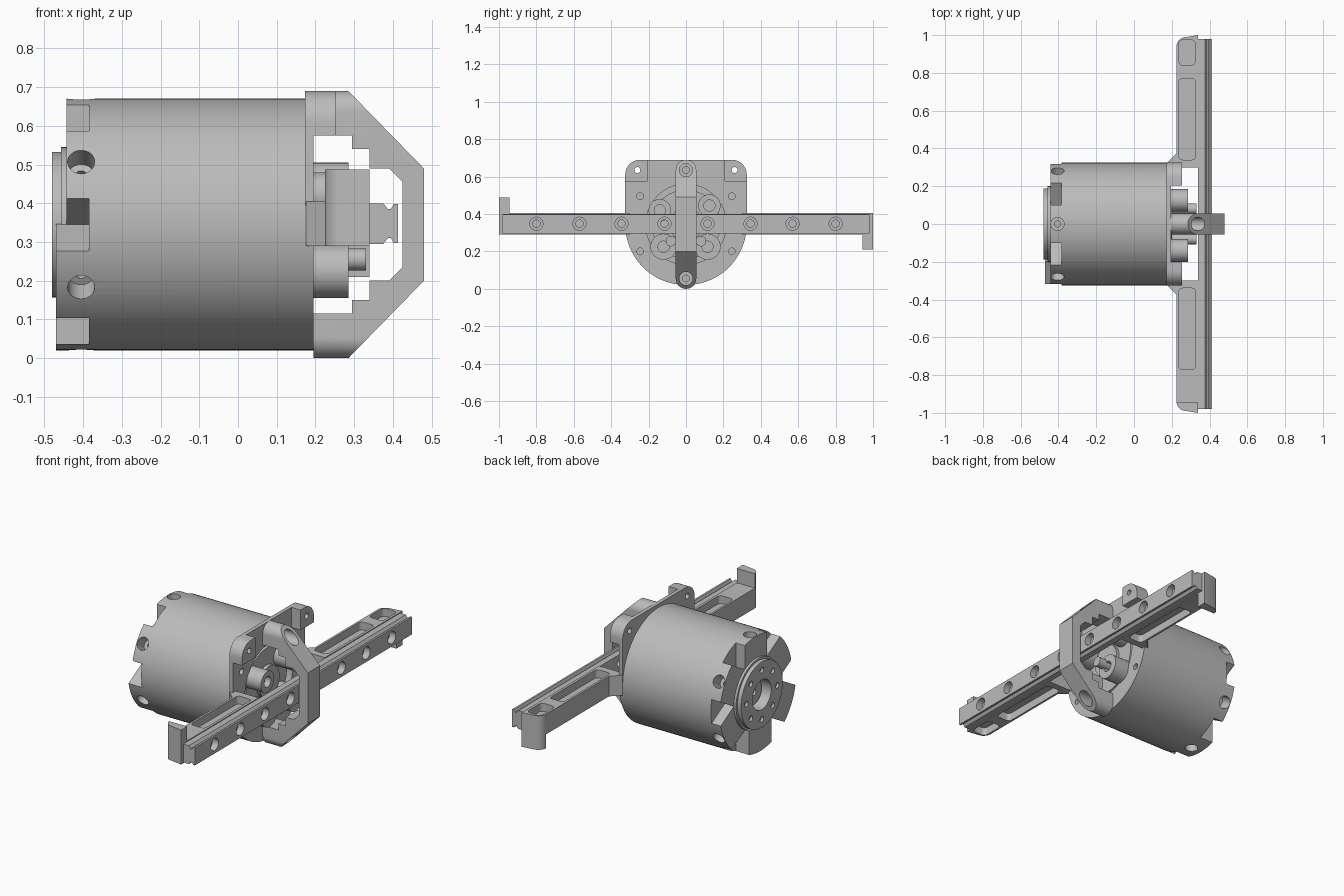
import bpy, bmesh
from math import sin, cos, radians
from mathutils import Matrix, Vector

if "Cube" in bpy.data.objects:
    bpy.data.objects.remove(bpy.data.objects["Cube"], do_unlink=True)

grey = bpy.data.materials.new("machined_grey")
grey.use_nodes = True
grey.diffuse_color = (0.5, 0.5, 0.5, 1)
for node in grey.node_tree.nodes:
    if node.type == 'BSDF_PRINCIPLED':
        node.inputs["Base Color"].default_value = (0.5, 0.5, 0.5, 1)

AXIS_Z = 0.345   # height of the motor axis
R = 0.325        # motor radius


def arc(a, b, r, start, end, n=16):
    return [(a + r * cos(radians(start + (end - start) * i / n)),
             b + r * sin(radians(start + (end - start) * i / n))) for i in range(n + 1)]


def prism(name, axis, pts, lo, hi):
    """Extrude a closed 2D profile along an axis from lo to hi."""
    place = {'x': lambda a, b, t: (t, a, b),
             'y': lambda a, b, t: (a, t, b),
             'z': lambda a, b, t: (a, b, t)}[axis]
    bm = bmesh.new()
    ends = [[bm.verts.new(place(a, b, t)) for a, b in pts] for t in (lo, hi)]
    bm.faces.new(ends[0])
    bm.faces.new(ends[1][::-1])
    for i in range(len(pts)):
        j = (i + 1) % len(pts)
        bm.faces.new((ends[0][i], ends[0][j], ends[1][j], ends[1][i]))
    bmesh.ops.recalc_face_normals(bm, faces=bm.faces)
    mesh = bpy.data.meshes.new(name)
    bm.to_mesh(mesh)
    bm.free()
    mesh.materials.append(grey)
    obj = bpy.data.objects.new(name, mesh)
    bpy.context.collection.objects.link(obj)
    return obj


def rod(name, axis, a, b, r, lo, hi, n=32):
    return prism(name, axis, arc(a, b, r, 0, 360, n)[:-1], lo, hi)


def rect(a0, a1, b0, b1):
    return [(a0, b0), (a1, b0), (a1, b1), (a0, b1)]


def round_rect(a0, a1, b0, b1, r):
    return (arc(a1 - r, b1 - r, r, 0, 90, 6) + arc(a0 + r, b1 - r, r, 90, 180, 6)
            + arc(a0 + r, b0 + r, r, 180, 270, 6) + arc(a1 - r, b0 + r, r, 270, 360, 6))


def combine(obj, tools, mode='DIFFERENCE'):
    """Apply booleans and remove the tools."""
    bpy.context.view_layer.objects.active = obj
    for tool in tools:
        mod = obj.modifiers.new("cut", 'BOOLEAN')
        mod.operation, mod.object, mod.solver = mode, tool, 'EXACT'
        bpy.ops.object.modifier_apply(modifier=mod.name)
        bpy.data.objects.remove(tool, do_unlink=True)
    return obj


def spin(obj, angle):
    """Turn a part about the motor axis."""
    c = Vector((0, 0, AXIS_Z))
    obj.data.transform(Matrix.Translation(c) @ Matrix.Rotation(radians(angle), 4, 'X')
                       @ Matrix.Translation(-c))
    return obj


def radial_hole(angle, r, base):
    return spin(rod("hole_cutter", 'z', -0.405, 0, r, AXIS_Z + base, AXIS_Z + 0.4), angle)


# Motor housing with screw holes around its rear edge
body = rod("motor_housing", 'x', 0, AXIS_Z, R, -0.385, 0.173, 96)
combine(body, [radial_hole(a, 0.035, 0.25) for a in range(0, 360, 60)])
combine(body, [rod("dish_cutter", 'x', 0, AXIS_Z, 0.215, 0.13, 0.3, 64)])

# Rear lugs, the lower two are longer
for angle in range(0, 360, 60):
    back = -0.47 if angle in (120, 180) else -0.443
    lug = spin(prism("rear_lug", 'x', rect(-0.1, 0.1, AXIS_Z + 0.17, AXIS_Z + 0.4), back, -0.385), angle)
    combine(lug, [rod("round_tool", 'x', 0, AXIS_Z, R, -0.6, 0, 96)], 'INTERSECT')
    combine(lug, [radial_hole(angle, 0.035, 0.25), radial_hole(angle, 0.016, 0.2)])

# Rear hub with bore and bolt circle
hub = rod("rear_hub", 'x', 0, AXIS_Z, 0.2, -0.457, -0.385, 64)
cap = rod("rear_hub_cap", 'x', 0, AXIS_Z, 0.188, -0.48, -0.457, 64)
combine(hub, [rod("bore", 'x', 0, AXIS_Z, 0.085, -0.6, -0.41)])
combine(cap, [rod("bore", 'x', 0, AXIS_Z, 0.085, -0.6, -0.3)])
combine(cap, [rod("bolt", 'x', *arc(0, AXIS_Z, 0.14, 0, 360, 8)[i], 0.016, -0.6, -0.465, 16)
              for i in range(8)])
shaft = rod("rear_shaft_end", 'x', 0, AXIS_Z, 0.07, -0.43, -0.4)
combine(shaft, [rod("centre_hole", 'x', 0, AXIS_Z, 0.018, -0.5, -0.41, 16)])

# Front flange: round below, square above with rounded corners
flange = prism("front_flange", 'x', arc(0, AXIS_Z, R, 180, 360, 48)
               + arc(0.245, 0.61, 0.08, 0, 90, 10) + arc(-0.245, 0.61, 0.08, 90, 180, 10), 0.173, 0.195)
combine(flange, [rod("opening", 'x', 0, AXIS_Z, 0.215, 0, 1, 64)])
for side in (-1, 1):
    combine(flange, [rod("bolt", 'x', side * 0.245, z, 0.018, 0, 1, 16) for z in (0.2, 0.495)])
    combine(flange, [rod("bolt", 'x', side * 0.26, 0.635, 0.016, 0, 1, 16)])
    pts = [(0.205, 0.575), (0.325, 0.575)] + arc(0.245, 0.61, 0.08, 0, 90, 10) + [(0.205, 0.69)]
    pad = prism("flange_corner_pad", 'x', [(side * a, b) for a, b in pts], 0.195, 0.253)
    combine(pad, [rod("bolt", 'x', side * 0.26, 0.635, 0.016, 0, 1, 16)])

# Front hub inside the dish, with raised bosses and pins
front_hub = rod("front_hub", 'x', 0, AXIS_Z, 0.185, 0.13, 0.18, 64)
rod("front_hub_centre", 'x', 0, AXIS_Z, 0.09, 0.18, 0.2)
for y, z, r in ((-0.14, 0.42, 0.06), (0.125, 0.445, 0.06), (-0.12, 0.225, 0.07), (0.115, 0.225, 0.07)):
    boss = rod("front_boss", 'x', y, z, r, 0.14, 0.285)
    combine(boss, [rod("socket", 'x', y, z, 0.03, 0.25, 0.4)])
for side in (-1, 1):
    rod("front_pin", 'x', side * 0.08, 0.255, 0.028, 0.18, 0.33)

# Bent handle bracket with round ends and counterbored feet
half = [(0.195, 0.115), (0.195, 0), (0.285, 0), (0.48, 0.2)]
inner = [(0.425, 0.235), (0.39, 0.2), (0.34, 0.2), (0.34, 0.15), (0.295, 0.15), (0.295, 0.115)]
flip = lambda pts: [(x, 2 * AXIS_Z - z) for x, z in reversed(pts)]
handle = prism("handle_bracket", 'y', half + flip(half) + flip(inner) + inner, -0.055, 0.055)
combine(handle, [prism("capsule", 'x', arc(0, 0.055, 0.055, 180, 360, 24)
                       + arc(0, 0.635, 0.055, 0, 180, 24), 0, 1)], 'INTERSECT')
for z in (0.055, 0.635):
    combine(handle, [rod("counterbore", 'x', 0, z, 0.036, 0.27, 0.5),
                     rod("through", 'x', 0, z, 0.018, 0.1, 0.5, 16)])

# Grooved guide rail with counterbored holes
edge = [(0.34, 0.4), (0.375, 0.4), (0.387, 0.385), (0.395, 0.385), (0.402, 0.398), (0.413, 0.398)]
rail = prism("guide_rail", 'y', edge + [(x, 0.695 - z) for x, z in reversed(edge)], -0.98, 0.98)
for y in (0.115, 0.345, 0.57, 0.8):
    for s in (-1, 1):
        combine(rail, [rod("counterbore", 'x', s * y, 0.348, 0.035, 0.375, 0.5),
                       rod("through", 'x', s * y, 0.348, 0.02, 0.2, 0.5, 16)])

# Rail carriers with pockets, one end hook up and the other down
tip = arc(0.275, 0.94, 0.05, 180, 110, 8) + [(0.34, 1)]
for s, name in ((-1, "right"), (1, "left")):
    side = lambda pts: [(x, s * y) for x, y in pts]
    outline = [(0.34, 0.3), (0.195, 0.3), (0.175, 0.325), (0.225, 0.375)] + tip
    arm = prism(name + "_rail_carrier", 'z', side(outline), 0.29, 0.405)
    for lo, hi in ((0.36, 0.5), (0.2, 0.335)):
        combine(arm, [prism("pocket", 'z', side(round_rect(0.237, 0.326, 0.34, 0.77, 0.02)), lo, hi)])
    end = (0.36, 0.5) if s > 0 else (0.2, 0.335)
    combine(arm, [prism("end_pocket", 'z', side(round_rect(0.237, 0.326, 0.84, 0.975, 0.025)), *end)])
    span = (0.21, 0.29) if s > 0 else (0.405, 0.487)
    prism(name + "_end_hook", 'z', side([(0.34, 0.945), (0.225, 0.945)] + tip[1:]), *span)

# Smooth the round surfaces, keep edges sharp
for obj in bpy.context.scene.objects:
    if obj.type == 'MESH':
        bpy.ops.object.select_all(action='DESELECT')
        obj.select_set(True)
        bpy.context.view_layer.objects.active = obj
        bpy.ops.object.shade_smooth_by_angle(angle=radians(30))
